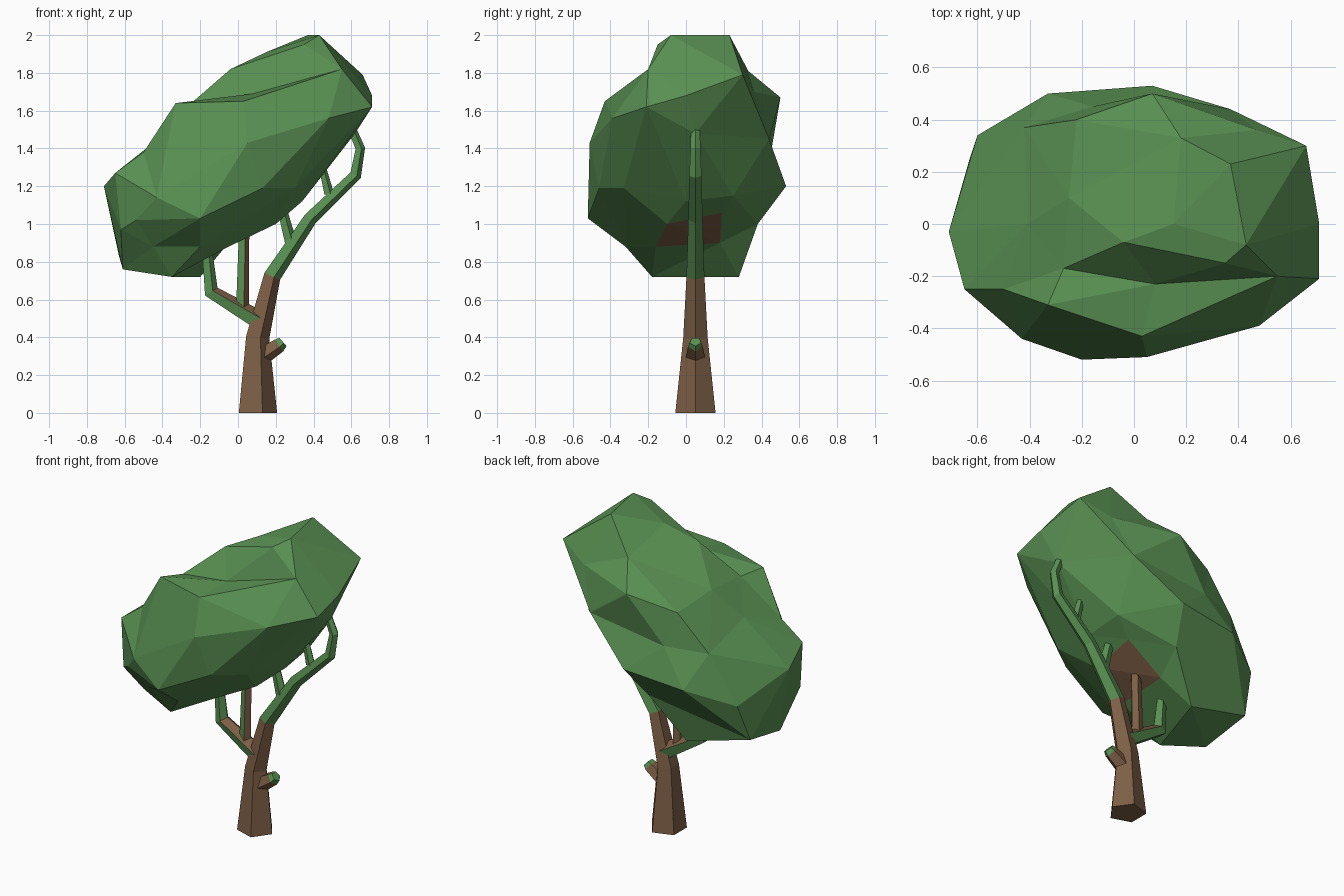
import bpy, bmesh, math
from mathutils import Vector

if "Cube" in bpy.data.objects:
    bpy.data.objects.remove(bpy.data.objects["Cube"])


def material(name, rgb):
    m = bpy.data.materials.new(name)
    m.diffuse_color = (*rgb, 1)
    m.use_nodes = True
    m.node_tree.nodes["Principled BSDF"].inputs["Base Color"].default_value = m.diffuse_color
    return m


GREEN = material("leaf green", (0.10, 0.28, 0.085))
BROWN = material("bark brown", (0.205, 0.114, 0.061))


def finish(bm, name, brown_rule):
    """Write the mesh; faces matching the rule become bark, the rest leaf green."""
    bmesh.ops.recalc_face_normals(bm, faces=bm.faces[:])
    bm.normal_update()
    for f in bm.faces:
        f.material_index = 1 if brown_rule(f) else 0
    me = bpy.data.meshes.new(name)
    bm.to_mesh(me)
    bm.free()
    me.materials.append(GREEN)
    me.materials.append(BROWN)
    ob = bpy.data.objects.new(name, me)
    bpy.context.collection.objects.link(ob)


def limb(name, path, brown_rule, sides=5, y=0.05):
    """Tapered faceted tube; path holds (x, z, radius)."""
    bm = bmesh.new()
    pts = [Vector((x, y, z)) for x, z, r in path]
    rings = []
    for i, p in enumerate(pts):
        t = Vector()
        if i > 0:
            t += (p - pts[i - 1]).normalized()
        if i < len(pts) - 1:
            t += (pts[i + 1] - p).normalized()
        if i == 0 and p.z == 0:
            t = Vector((0, 0, 1))
        t.normalize()
        n, b = Vector((t.z, 0, -t.x)), Vector((0, 1, 0))
        r = path[i][2]
        rings.append([bm.verts.new(p + n * r * math.cos(k * math.tau / sides)
                                   + b * r * math.sin(k * math.tau / sides))
                      for k in range(sides)])
    for a, c in zip(rings, rings[1:]):
        for k in range(sides):
            j = (k + 1) % sides
            bm.faces.new((a[k], a[j], c[j], c[k]))
    bm.faces.new(rings[0])
    bm.faces.new(rings[-1])
    finish(bm, name, brown_rule)


# Trunk running on into the long right-hand branch, green above the fork
limb("trunk", [(0.095, 0, 0.112), (0.098, 0.4, 0.068), (0.177, 0.725, 0.05),
               (0.38, 1.03, 0.04), (0.62, 1.26, 0.034), (0.645, 1.4, 0.028),
               (0.59, 1.53, 0.024)],
     lambda f: f.calc_center_median().z < 0.72)

# Side branches
limb("left_branch", [(0.11, 0.487, 0.055), (-0.145, 0.64, 0.043), (-0.165, 0.85, 0.03)],
     lambda f: f.normal.z > 0.5)
limb("upright_twig", [(0.02, 0.56, 0.037), (0.03, 0.98, 0.03)],
     lambda f: f.normal.x > 0 or f.normal.y > 0.3)
limb("lower_twig", [(0.28, 0.89, 0.035), (0.22, 1.12, 0.026)], lambda f: False)
limb("upper_twig", [(0.48, 1.16, 0.028), (0.44, 1.32, 0.02)], lambda f: False)

# Cut stub with a green end
limb("stub", [(0.11, 0.295, 0.055), (0.215, 0.36, 0.042), (0.236, 0.378, 0.032)],
     lambda f: f.calc_center_median().x < 0.2)

# Canopy: key corners, wrapped in triangles by hulling their directions
CORNERS = [
    # crown and right end
    (0.43, -0.08, 2.0), (0.37, 0.23, 2.0), (0.35, -0.15, 1.95), (0.71, 0, 1.68),
    (0.71, -0.21, 1.62), (0.66, 0.3, 1.79), (0.62, 0.05, 1.48),
    # front
    (0.48, -0.39, 1.56), (0.03, -0.43, 1.65), (-0.33, -0.31, 1.64), (0.05, -0.51, 1.43),
    (0.13, -0.46, 1.19), (0.3, -0.33, 1.19), (-0.2, -0.52, 1.03), (-0.43, -0.44, 1.14),
    # left end and low lobe
    (-0.65, -0.25, 1.27), (-0.71, -0.03, 1.2), (-0.62, -0.27, 0.97), (-0.54, -0.34, 1.02),
    (-0.45, -0.26, 0.88), (-0.61, -0.08, 0.76), (-0.35, -0.18, 0.72), (-0.2, 0.28, 0.72),
    (-0.63, 0.25, 0.83), (-0.5, -0.25, 1.38),
    # back
    (-0.6, 0.34, 1.07), (-0.33, 0.5, 1.16), (-0.16, 0.45, 1.38), (0.07, 0.53, 1.2),
    (0.0, 0.38, 1.0), (0.07, 0.5, 1.67), (0.37, 0.44, 1.45), (0.47, 0.36, 1.7),
    (0.33, 0.25, 1.15),
    # underside
    (0.34, 0, 1.12), (0.2, 0.19, 1.06), (0.2, -0.1, 1.0), (-0.05, -0.16, 0.88),
    (-0.05, 0.18, 0.9), (-0.2, -0.32, 0.88),
    # top
    (-0.04, -0.07, 1.82), (0.15, 0, 1.91), (-0.25, 0.1, 1.63), (-0.41, 0, 1.46),
    (-0.42, 0.37, 1.37), (-0.27, -0.17, 1.62), (0.08, -0.23, 1.69),
    (0.55, -0.2, 1.82), (-0.22, 0.4, 1.59), (0.18, 0.33, 1.81),
]
mid = Vector((0, 0, 1.37))
u, v = Vector((0.82, 0, 0.572)), Vector((-0.572, 0, 0.82))
bm = bmesh.new()
home = {}
for c in CORNERS:
    d = Vector(c) - mid
    s = Vector((d.dot(u) / 0.85, d.y / 0.52, d.dot(v) / 0.47)).normalized()
    home[bm.verts.new(s)] = Vector(c)
bmesh.ops.convex_hull(bm, input=bm.verts[:])
for vert, place in home.items():
    vert.co = place
patch = Vector((0.075, 0.03, 0.96))      # bark patch where the limbs enter
finish(bm, "canopy", lambda f: (f.calc_center_median() - patch).length < 0.11)
